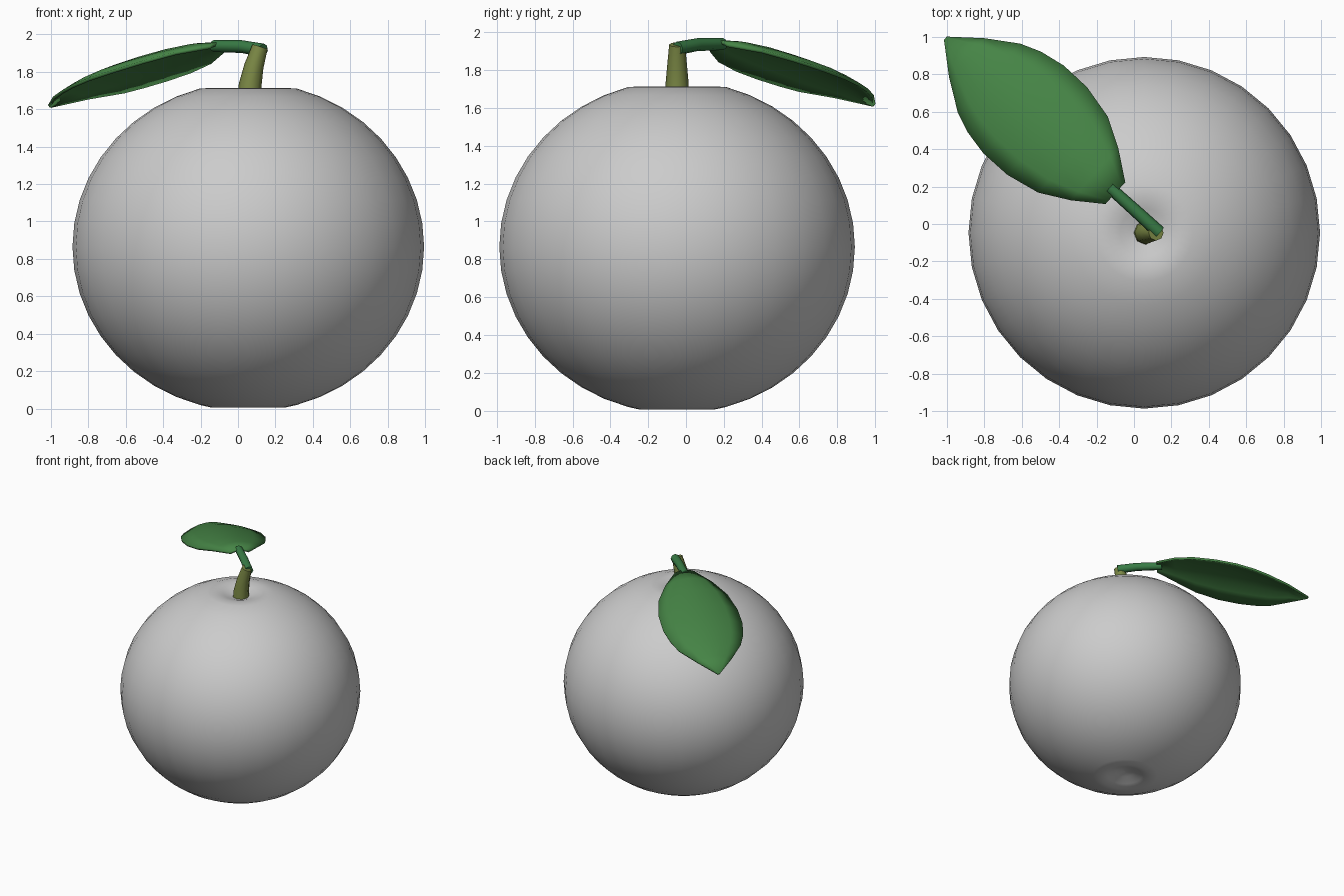
import bpy, math
from mathutils import Vector

if "Cube" in bpy.data.objects:
    bpy.data.objects.remove(bpy.data.objects["Cube"])


def material(name, rgb):
    m = bpy.data.materials.new(name)
    m.diffuse_color = (*rgb, 1)
    m.use_nodes = True
    m.node_tree.nodes["Principled BSDF"].inputs["Base Color"].default_value = m.diffuse_color
    return m


def make(name, verts, faces, mat=None, angle=60):
    me = bpy.data.meshes.new(name)
    me.from_pydata(verts, [], faces)
    ob = bpy.data.objects.new(name, me)
    bpy.context.collection.objects.link(ob)
    if mat:
        me.materials.append(mat)
    bpy.ops.object.select_all(action='DESELECT')
    ob.select_set(True)
    bpy.context.view_layer.objects.active = ob
    bpy.ops.object.mode_set(mode='EDIT')
    bpy.ops.mesh.select_all(action='SELECT')
    bpy.ops.mesh.remove_doubles(threshold=0.0001)
    bpy.ops.mesh.normals_make_consistent(inside=False)
    bpy.ops.object.mode_set(mode='OBJECT')
    bpy.ops.object.shade_smooth_by_angle(angle=math.radians(angle))
    return ob


def skin(rings, n):
    return [(i * n + j, i * n + (j + 1) % n, (i + 1) * n + (j + 1) % n, (i + 1) * n + j)
            for i in range(rings - 1) for j in range(n)]


def tube(name, path, radii, n, mat):
    pts = [Vector(p) for p in path]
    verts = []
    for i, p in enumerate(pts):
        d = pts[min(i + 1, len(pts) - 1)] - pts[max(i - 1, 0)]
        q = d.to_track_quat('Z', 'Y')
        for j in range(n):
            a = 2 * math.pi * j / n
            verts.append(p + q @ Vector((radii[i] * math.cos(a), radii[i] * math.sin(a), 0)))
    last = (len(pts) - 1) * n
    faces = skin(len(pts), n) + [tuple(range(n)), tuple(range(last, last + n))]
    return make(name, verts, faces, mat, 50)


stem_mat = material("stem_olive", (0.20, 0.25, 0.06))
stalk_mat = material("stalk_green", (0.04, 0.20, 0.06))
leaf_mat = material("leaf_green", (0.06, 0.23, 0.06))

# fruit body: squashed sphere with a dimple at each pole
CX, CY, CZ, R, H = 0.055, -0.047, 0.865, 0.94, 0.88
N = 32
profile = [(0.001, 0.06), (0.07, 0.05), (0.14, 0.022), (0.2, 0.006)]
for i in range(19):
    a = math.radians(-74 + 148 * i / 18)
    profile.append((R * math.cos(a), CZ + H * math.sin(a)))
profile += [(0.19, 1.714), (0.13, 1.7), (0.07, 1.678), (0.001, 1.665)]
verts = [(CX + r * math.cos(2 * math.pi * j / N), CY + r * math.sin(2 * math.pi * j / N), z)
         for r, z in profile for j in range(N)]
last = (len(profile) - 1) * N
make("fruit_body", verts,
     skin(len(profile), N) + [tuple(range(N)), tuple(range(last, last + N))])

# woody stem, leaning slightly to the right
tube("stem", [(0.06, -0.047, 1.64), (0.065, -0.047, 1.73), (0.085, -0.047, 1.83), (0.118, -0.047, 1.935)],
     [0.064, 0.061, 0.052, 0.042], 8, stem_mat)

# leaf stalk
tube("leaf_stalk", [(0.135, -0.045, 1.915), (0.02, 0.06, 1.935), (-0.13, 0.195, 1.938)],
     [0.036, 0.034, 0.032], 8, stalk_mat)

# leaf: stations of distance along midrib, half width, midrib height
stations = [(0, .075, 1.95), (.15, .185, 1.945), (.305, .272, 1.92), (.49, .313, 1.88), (.66, .315, 1.838),
            (.8, .288, 1.795), (.91, .245, 1.755), (1.07, .138, 1.695), (1.225, .008, 1.617)]
base = Vector((-0.1, 0.165, 0))
along = Vector((-0.739, 0.674, 0))
across = Vector((0.674, 0.739, 0))
W = 7
verts = []
for s, w, z in stations:
    for k in range(W):
        t = -1 + 2 * k / (W - 1)
        p = base + along * s + across * (w * t)
        p.z = z - 0.08 * t * t * w / 0.315
        verts.append(p)
faces = [(i * W + k, i * W + k + 1, (i + 1) * W + k + 1, (i + 1) * W + k)
         for i in range(len(stations) - 1) for k in range(W - 1)]
leaf = make("leaf", verts, faces, leaf_mat)
solid = leaf.modifiers.new("thickness", 'SOLIDIFY')
solid.thickness = 0.018
solid.offset = 0
